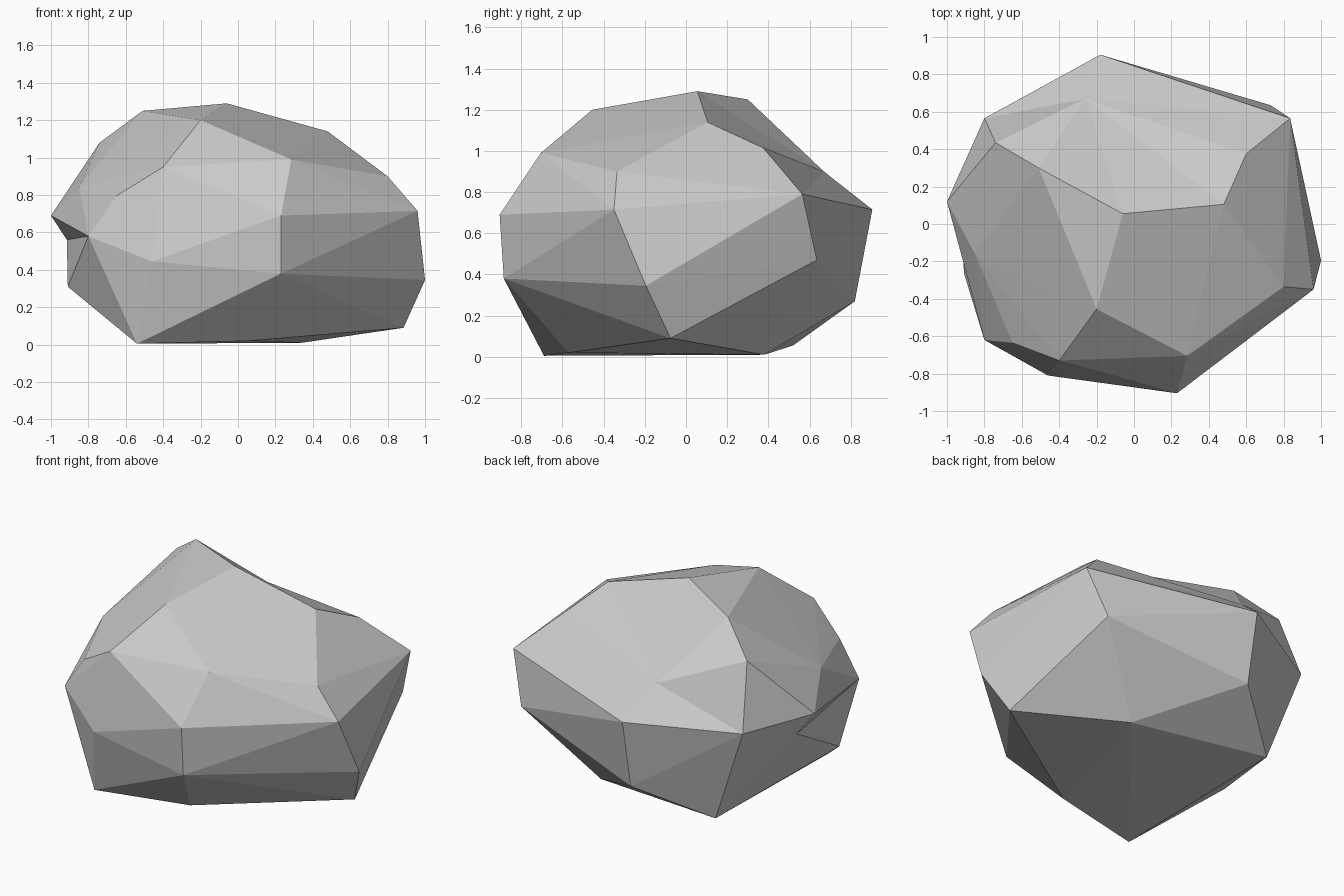
import bpy
import bmesh
from mathutils import Vector

# Remove the default cube only
default_cube = bpy.data.objects.get("Cube")
if default_cube:
    bpy.data.objects.remove(default_cube, do_unlink=True)

# Stone colour
stone = bpy.data.materials.new("stone_grey")
stone.use_nodes = True
grey = (0.6, 0.6, 0.6, 1.0)
stone.diffuse_color = grey
stone.node_tree.nodes["Principled BSDF"].inputs["Base Color"].default_value = grey

bm = bmesh.new()


def chip_corners(points):
    """Add the outer corners of one zone of the boulder."""
    return [bm.verts.new(p) for p in points]


def press_dent(rim, point):
    """Open the facets spanned by the rim and sink them to one point."""
    inside = [f for f in bm.faces if all(v in rim for v in f.verts)]
    bmesh.ops.delete(bm, geom=inside, context='FACES')
    border = [e for e in bm.edges if len(e.link_faces) == 1]
    centre = bm.verts.new(Vector(point))
    for edge in border:
        bm.faces.new((edge.verts[0], edge.verts[1], centre))


# Base: resting corners and the low back
base_left, base_front, base_tip, base_back, base_rear = chip_corners([
    (-0.54, -0.69, 0.005), (0.06, -0.57, 0.02), (0.885, -0.075, 0.09),
    (0.34, 0.38, 0.01), (-0.575, 0.52, 0.055)])

# Front bulge
chip_corners([
    (0.23, -0.885, 0.38), (0.23, -0.905, 0.69), (-0.46, -0.81, 0.445),
    (0.285, -0.705, 0.99), (-0.40, -0.73, 0.95), (-0.65, -0.635, 0.795)])

# Side of the boulder towards +x
chip_corners([(0.80, -0.335, 0.90), (0.96, -0.35, 0.715), (1.0, -0.195, 0.345)])
side_back, side_low = chip_corners([(0.835, 0.565, 0.79), (0.73, 0.635, 0.47)])

# Side of the boulder towards -x
side_front, side_tip, side_bottom, side_rear = chip_corners([
    (-0.80, -0.62, 0.58), (-1.0, 0.12, 0.69),
    (-0.91, -0.26, 0.31), (-0.80, 0.565, 0.675)])
chip_corners([(-0.85, -0.16, 0.84)])

# Back
back_top, back_low = chip_corners([(-0.18, 0.905, 0.715), (-0.18, 0.82, 0.27)])

# Crown
ridge = chip_corners([
    (-0.74, 0.435, 1.08), (-0.51, 0.30, 1.25), (-0.06, 0.055, 1.29),
    (0.48, 0.105, 1.14), (0.60, 0.375, 1.015)])
chip_corners([(-0.20, -0.455, 1.20)])

# Wrap the corners in facets
bmesh.ops.convex_hull(bm, input=bm.verts[:])

# Hollow slope at the back and the undercut below the side tip
press_dent({*ridge, side_back, back_top, side_rear}, (-0.26, 0.67, 0.90))
press_dent({side_tip, side_rear, base_rear, side_bottom, side_front},
           (-0.915, 0.18, 0.56))

loose = [v for v in bm.verts if not v.link_faces]
bmesh.ops.delete(bm, geom=loose, context='VERTS')
bmesh.ops.recalc_face_normals(bm, faces=bm.faces[:])

# Boulder object, flat shaded
mesh = bpy.data.meshes.new("boulder")
bm.to_mesh(mesh)
bm.free()
mesh.materials.append(stone)
boulder = bpy.data.objects.new("boulder", mesh)
bpy.context.collection.objects.link(boulder)
